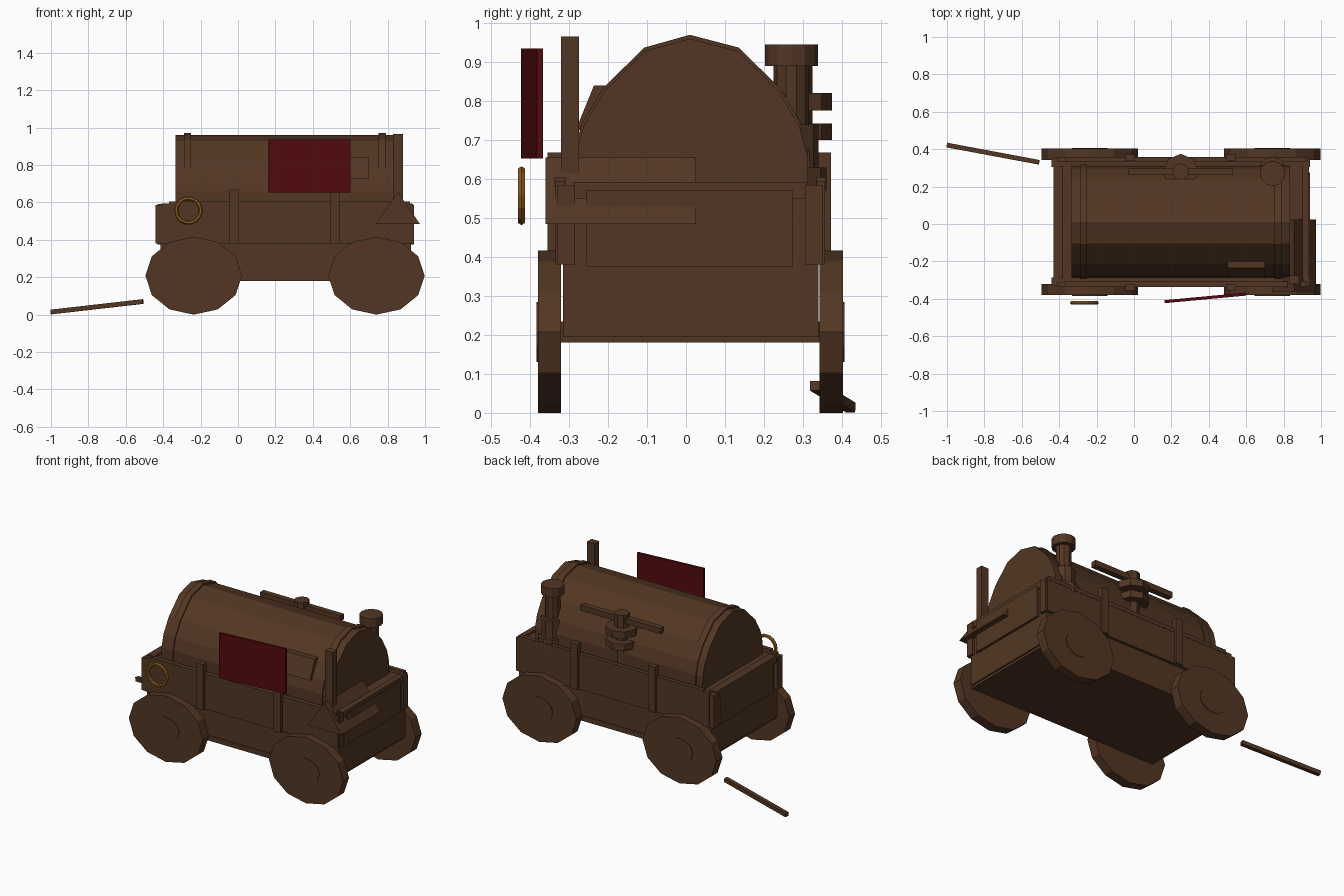
import bpy, math
from mathutils import Vector

if "Cube" in bpy.data.objects:
    bpy.data.objects.remove(bpy.data.objects["Cube"])


def material(name, rgb):
    m = bpy.data.materials.new(name)
    m.diffuse_color = (*rgb, 1)
    m.use_nodes = True
    m.node_tree.nodes["Principled BSDF"].inputs["Base Color"].default_value = m.diffuse_color
    return m


WOOD = material("brown wood", (0.085, 0.037, 0.017))
RED = material("dark red", (0.085, 0.003, 0.004))
GOLD = material("dull gold", (0.25, 0.10, 0.012))


def mesh_object(name, verts, faces, mat=WOOD):
    me = bpy.data.meshes.new(name)
    me.from_pydata(verts, [], faces)
    ob = bpy.data.objects.new(name, me)
    bpy.context.collection.objects.link(ob)
    me.materials.append(mat)
    return ob


def extrude(name, pts, axis, a, b, mat=WOOD):
    """Extrude a 2D profile along x or y between a and b."""
    def place(p, t):
        return (t, p[0], p[1]) if axis == "x" else (p[0], t, p[1])
    if axis == "y":
        pts = pts[::-1]
    n = len(pts)
    verts = [place(p, a) for p in pts] + [place(p, b) for p in pts]
    faces = [tuple(range(n))[::-1], tuple(range(n, 2 * n))]
    faces += [(i, (i + 1) % n, (i + 1) % n + n, i + n) for i in range(n)]
    return mesh_object(name, verts, faces, mat)


def box(name, x, y, z, mat=WOOD):
    return extrude(name, [(y[0], z[0]), (y[1], z[0]), (y[1], z[1]), (y[0], z[1])],
                   "x", x[0], x[1], mat)


def cylinder(name, x, y, z0, z1, r, sides=10):
    bpy.ops.mesh.primitive_cylinder_add(vertices=sides, radius=r, depth=z1 - z0,
                                        location=(x, y, (z0 + z1) / 2))
    ob = bpy.context.object
    ob.name = name
    ob.data.materials.append(WOOD)
    return ob


def disc(x, z, rx, rz, n=12):
    return [(x + rx * math.cos(i * math.tau / n), z + rz * math.sin(i * math.tau / n))
            for i in range(n)]


# Wagon bed, side boards and rim
box("wagon_bed", (-0.415, 0.925), (-0.315, 0.34), (0.195, 0.58))
box("bed_sill", (-0.405, 0.915), (-0.32, 0.345), (0.18, 0.212))
for side, y in (("front", (-0.335, -0.31)), ("back", (0.335, 0.357))):
    box(side + "_side_board", (-0.41, 0.93), y, (0.38, 0.595))
    box(side + "_rim", (-0.37, 0.92), (y[0] - 0.002, y[1] + 0.002), (0.58, 0.605))
for side, x in (("left", (-0.43, -0.38)), ("right", (0.90, 0.935))):
    box(side + "_rim", x, (-0.29, 0.31), (0.55, 0.592))
box("left_end_panel", (-0.43, -0.41), (-0.255, 0.275), (0.375, 0.57))
box("right_end_panel", (0.92, 0.94), (-0.255, 0.275), (0.375, 0.57))

# Stakes and corner posts
for side, y in (("front", (-0.355, -0.32)), ("back", (0.34, 0.372))):
    for i, x in enumerate((-0.02, 0.52)):
        box(f"{side}_stake_{i}", (x - 0.025, x + 0.025), y, (0.38, 0.668))
for xn, x in (("left", (-0.44, -0.40)), ("right", (0.90, 0.94))):
    for yn, y in (("front", (-0.33, -0.285)), ("back", (0.305, 0.352))):
        box(f"{xn}_{yn}_corner_post", x, y, (0.38, 0.585))

# Barrel roof with two hoops
half = [(0.31, 0.57), (0.308, 0.66), (0.288, 0.735), (0.235, 0.825), (0.13, 0.928)]
arch = [(0.01 + y - 0.007, z) for y, z in half] + [(0.01, 0.96)]
arch += [(0.01 - y + 0.015, z) for y, z in half[::-1]]
extrude("barrel_roof", arch, "x", -0.335, 0.835)
for i, x in enumerate((-0.27, 0.77)):
    hoop = [(0.01 + (y - 0.01) * 1.02, 0.57 + (z - 0.57) * 1.025) for y, z in arch]
    extrude(f"roof_hoop_{i}", hoop, "x", x - 0.02, x + 0.02)
mesh_object("side_hatch", [(0.5, -0.283, 0.725), (0.70, -0.283, 0.725), (0.70, -0.236, 0.84),
                           (0.5, -0.236, 0.84), (0.5, -0.25, 0.725), (0.70, -0.25, 0.725),
                           (0.70, -0.20, 0.84), (0.5, -0.20, 0.84)],
            [(0, 1, 2, 3), (4, 7, 6, 5), (0, 4, 5, 1), (1, 5, 6, 2), (2, 6, 7, 3), (3, 7, 4, 0)])

# Wheels with shallow hubs
for side, y0, y1, out in (("front", -0.38, -0.32, -1), ("back", 0.343, 0.403, 1)):
    for end, x in (("left", -0.237), ("right", 0.74)):
        extrude(f"{side}_{end}_wheel", disc(x, 0.208, 0.258, 0.208), "y", y0, y1)
        extrude(f"{side}_{end}_hub", disc(x, 0.208, 0.095, 0.077), "y", y0 - (0.004 if out < 0 else 0),
                y1 + (0.004 if out > 0 else 0))
for x in (-0.237, 0.74):
    box("axle", (x - 0.025, x + 0.025), (-0.33, 0.355), (0.185, 0.235))

# Chimney
cylinder("chimney_foot", 0.74, 0.28, 0.57, 0.63, 0.08)
cylinder("chimney_base", 0.74, 0.275, 0.63, 0.74, 0.065)
cylinder("chimney_pipe", 0.74, 0.27, 0.72, 0.90, 0.045)
cylinder("chimney_cap", 0.74, 0.27, 0.89, 0.945, 0.068, 12)

# Spinner on the back side: stacked discs, spindle and crossbar
cylinder("spinner_spindle", 0.25, 0.28, 0.58, 0.90, 0.045, 8)
cylinder("spinner_lower_disc", 0.25, 0.28, 0.70, 0.742, 0.095, 8)
cylinder("spinner_upper_disc", 0.25, 0.28, 0.776, 0.82, 0.095, 8)
box("spinner_crossbar", (-0.03, 0.53), (0.262, 0.298), (0.845, 0.88))

# Upright post and slotted wedge on the right end
box("upright_post", (0.83, 0.882), (-0.32, -0.275), (0.57, 0.965))
apex, base, top = (0.855, 0.655), 0.1175, 0.17


def edge(z):
    return base * (0.655 - z) / top


def wedge(name, z0, z1, y0, y1):
    pts = [(0.855 - edge(z0), z0), (0.855 + edge(z0), z0)]
    pts += [apex] if z1 == 0.655 else [(0.855 + edge(z1), z1), (0.855 - edge(z1), z1)]
    extrude(name, pts, "y", y0, y1)


wedge("wedge_head", 0.485, 0.655, -0.36, -0.255)
wedge("wedge_upper_prong", 0.57, 0.655, -0.255, 0.025)
wedge("wedge_lower_prong", 0.485, 0.53, -0.255, 0.025)

# Red sign board, slightly turned
board = box("sign_board", (-0.219, 0.219), (-0.008, 0.008), (0.652, 0.935), RED)
board.location = (0.382, -0.395, 0)
board.rotation_euler.z = math.atan2(0.04, 0.43)

# Gold ring
bpy.ops.mesh.primitive_torus_add(major_segments=14, minor_segments=6, major_radius=0.066,
                                 minor_radius=0.011, location=(-0.265, -0.422, 0.557),
                                 rotation=(math.pi / 2, 0, 0))
bpy.context.object.name = "hanging_ring"
bpy.context.object.data.materials.append(GOLD)

# Draw pole on the ground
a, b = Vector((-1, 0.422, 0.014)), Vector((-0.508, 0.33, 0.07))
length = (b - a).length
pole = box("draw_pole", (-length / 2, length / 2), (-0.0125, 0.0125), (-0.0125, 0.0125))
pole.location = (a + b) / 2
pole.rotation_euler = (b - a).to_track_quat("X", "Z").to_euler()
